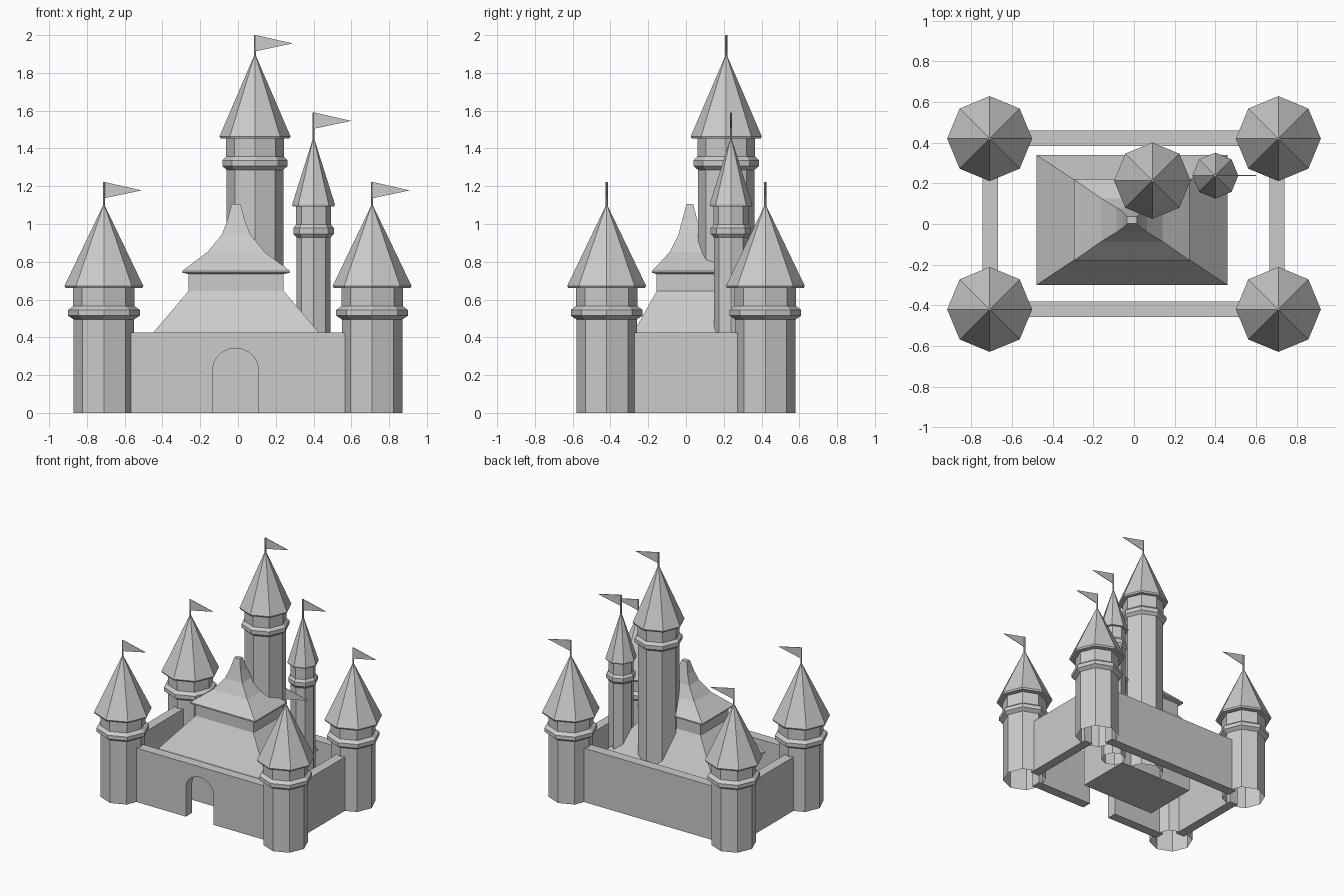
import bpy, bmesh, math
from mathutils import Vector

cube = bpy.data.objects.get("Cube")
if cube:
    bpy.data.objects.remove(cube, do_unlink=True)

stone = bpy.data.materials.new("grey_stone")
stone.use_nodes = True
GREY = (0.6, 0.6, 0.6, 1)
stone.diffuse_color = GREY
stone.node_tree.nodes["Principled BSDF"].inputs["Base Color"].default_value = GREY


def finish(name, bm, fix=True):
    if fix:
        bmesh.ops.recalc_face_normals(bm, faces=bm.faces)
    mesh = bpy.data.meshes.new(name)
    bm.to_mesh(mesh)
    bm.free()
    mesh.materials.append(stone)
    obj = bpy.data.objects.new(name, mesh)
    bpy.context.collection.objects.link(obj)
    return obj


def loft(name, rings, bottom=True, top=True):
    """Skin a stack of equally sized point rings."""
    bm = bmesh.new()
    loops = [[bm.verts.new(p) for p in ring] for ring in rings]
    n = len(loops[0])
    for a, b in zip(loops, loops[1:]):
        for i in range(n):
            j = (i + 1) % n
            bm.faces.new((a[i], a[j], b[j], b[i]))
    if bottom:
        bm.faces.new(loops[0][::-1])
    if top:
        bm.faces.new(loops[-1])
    bmesh.ops.remove_doubles(bm, verts=bm.verts, dist=0.0001)
    return finish(name, bm, fix=False)


def octagon(x, y, r, z, n=8):
    return [(x + r * math.cos(i * math.tau / n), y + r * math.sin(i * math.tau / n), z)
            for i in range(n)]


def rectangle(x0, x1, y0, y1, z):
    return [(x0, y0, z), (x1, y0, z), (x1, y1, z), (x0, y1, z)]


def box(name, x0, x1, y0, y1, z0, z1):
    return loft(name, [rectangle(x0, x1, y0, y1, z) for z in (z0, z1)])


def tower(name, x, y, r, ring_r, ring_z, roof_r, eave_z, apex_z, pole_z):
    # Hollow shaft with a moulded collar
    profile = [(r, 0), (r, ring_z - 0.035), (ring_r, ring_z - 0.015), (ring_r, ring_z + 0.015),
               (r * 1.02, ring_z + 0.035), (r * 1.02, eave_z)]
    loft(name + "_shaft", [octagon(x, y, a, z) for a, z in profile], bottom=False, top=False)
    # Pointed roof with a thin eave
    roof = [(roof_r * 0.97, eave_z - 0.008), (roof_r, eave_z + 0.004), (0.001, apex_z)]
    loft(name + "_roof", [octagon(x, y, a, z) for a, z in roof])
    # Pole and pennant
    loft(name + "_pole", [octagon(x, y, 0.006, z) for z in (apex_z - 0.02, pole_z)])
    bm = bmesh.new()
    tri = [(0.005, pole_z), (0.2, pole_z - 0.044), (0.005, pole_z - 0.085)]
    sides = [[bm.verts.new((x + a, y + d, z)) for a, z in tri] for d in (-0.002, 0.002)]
    bm.faces.new(sides[0])
    bm.faces.new(sides[1][::-1])
    for i in range(3):
        j = (i + 1) % 3
        bm.faces.new((sides[0][i], sides[0][j], sides[1][j], sides[1][i]))
    finish(name + "_flag", bm)


# Corner towers
for side, sx in (("right", -1), ("left", 1)):
    for end, sy in (("front", -1), ("back", 1)):
        tower(f"{end}_{side}_tower", 0.71 * sx, 0.42 * sy, 0.16, 0.19, 0.53,
              0.209, 0.668, 1.105, 1.222)

# Inner towers
tower("main_tower", 0.09, 0.213, 0.15, 0.173, 1.322, 0.188, 1.46, 1.9, 2.0)
tower("slim_tower", 0.4, 0.238, 0.09, 0.107, 0.963, 0.113, 1.1, 1.46, 1.59)

# Curtain walls
box("back_wall", -0.6, 0.6, 0.383, 0.46, 0, 0.425)
for side, x in (("right", -0.707), ("left", 0.703)):
    box(side + "_wall", x - 0.037, x + 0.037, -0.31, 0.31, 0, 0.425)

# Front wall with an arched gateway
cx, half, spring = -0.013, 0.121, 0.23
arch = [(cx + half * math.cos(t), spring + 0.112 * math.sin(t))
        for t in (math.pi * (1 - i / 10) for i in range(11))]
outline = [(-0.6, 0), (cx - half, 0), *arch, (cx + half, 0), (0.6, 0), (0.6, 0.425), (-0.6, 0.425)]
bm = bmesh.new()
face = bm.faces.new([bm.verts.new((x, -0.458, z)) for x, z in outline])
ext = bmesh.ops.extrude_face_region(bm, geom=[face], use_keep_orig=True)
moved = [v for v in ext["geom"] if isinstance(v, bmesh.types.BMVert)]
bmesh.ops.translate(bm, verts=moved, vec=Vector((0, 0.077, 0)))
finish("front_wall", bm)

# Keep: walls and swept roof in two tiers
KX, KY = -0.01, 0.02
tiers = [(0.325, 0.22, 0), (0.325, 0.22, 0.378), (0.47, 0.32, 0.378), (0.47, 0.32, 0.388),
         (0.252, 0.175, 0.645), (0.252, 0.175, 0.735), (0.284, 0.199, 0.742),
         (0.284, 0.199, 0.752), (0.15, 0.105, 0.853), (0.075, 0.06, 0.945),
         (0.046, 0.04, 1.02), (0.024, 0.018, 1.105)]
loft("keep", [rectangle(KX - a, KX + a, KY - b, KY + b, z) for a, b, z in tiers])
